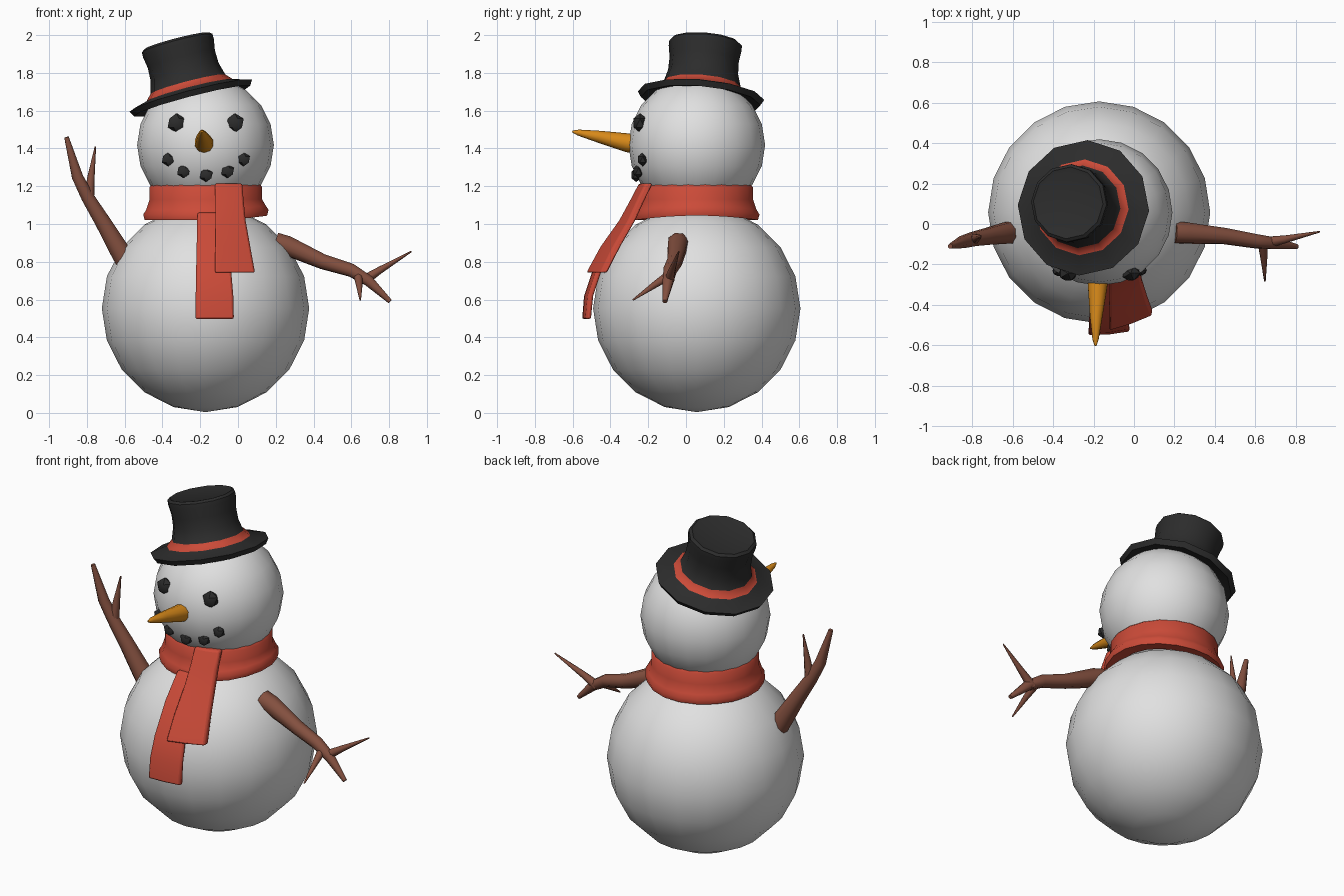
import bpy, bmesh, math
from mathutils import Vector

if "Cube" in bpy.data.objects:
    bpy.data.objects.remove(bpy.data.objects["Cube"])


def material(name, rgb):
    m = bpy.data.materials.new(name)
    m.diffuse_color = (*rgb, 1)
    m.use_nodes = True
    m.node_tree.nodes["Principled BSDF"].inputs["Base Color"].default_value = m.diffuse_color
    return m


SNOW = material("snow white", (0.75, 0.75, 0.75))
BLACK = material("coal black", (0.025, 0.025, 0.025))
RED = material("scarf red", (0.60, 0.07, 0.04))
BROWN = material("bark brown", (0.23, 0.08, 0.05))
ORANGE = material("carrot orange", (0.68, 0.25, 0.01))


def finish(bm, name, mats, angle=40):
    bmesh.ops.recalc_face_normals(bm, faces=bm.faces)
    me = bpy.data.meshes.new(name)
    bm.to_mesh(me)
    bm.free()
    for m in mats:
        me.materials.append(m)
    ob = bpy.data.objects.new(name, me)
    bpy.context.collection.objects.link(ob)
    bpy.context.view_layer.objects.active = ob
    ob.select_set(True)
    bpy.ops.object.shade_smooth_by_angle(angle=math.radians(angle))
    ob.select_set(False)
    return ob


def ball(name, loc, r, mat, segs=20, rings=10):
    bm = bmesh.new()
    bmesh.ops.create_uvsphere(bm, u_segments=segs, v_segments=rings, radius=r)
    bmesh.ops.translate(bm, verts=bm.verts, vec=loc)
    return finish(bm, name, [mat])


def bridge(bm, a, b):
    n = len(a)
    return [bm.faces.new((a[i], a[(i + 1) % n], b[(i + 1) % n], b[i])) for i in range(n)]


def tube(bm, path, sides=8):
    """Tapered limb along points given as (x, y, z, radius)."""
    pts = [Vector(p[:3]) for p in path]
    rings = []
    for i, p in enumerate(pts):
        t = (pts[min(i + 1, len(pts) - 1)] - pts[max(i - 1, 0)]).normalized()
        u = t.cross(Vector((0.31, 0.9, 0.2))).normalized()
        if abs(t.y) > 0.8:
            u = t.cross(Vector((1, 0, 0))).normalized()
        v = t.cross(u)
        rings.append([bm.verts.new(p + path[i][3] * (u * math.cos(a) + v * math.sin(a)))
                      for a in (2 * math.pi * k / sides for k in range(sides))])
    for a, b in zip(rings, rings[1:]):
        bridge(bm, a, b)
    bm.faces.new(rings[0])
    bm.faces.new(rings[-1])


def lathe(bm, profile, sides, closed=False):
    """Revolve (radius, z) points; returns the faces of each band."""
    rings = [[bm.verts.new((r * math.cos(a), r * math.sin(a), z))
              for a in (2 * math.pi * (k + 0.5) / sides for k in range(sides))]
             for r, z in profile]
    bands = [bridge(bm, a, b) for a, b in zip(rings, rings[1:])]
    if closed:
        bands.append(bridge(bm, rings[-1], rings[0]))
    else:
        bm.faces.new(rings[0])
        bm.faces.new(rings[-1])
    return bands


# Snowballs
CX, CY = -0.172, 0.057
ball("body", (CX, CY, 0.553), 0.549, SNOW)
HEAD, HR = Vector((CX, CY, 1.418)), 0.362
ball("head", HEAD, HR, SNOW)

# Coal eyes and mouth, set on the head surface
coals = [(-0.326, 1.535, 0.05), (-0.016, 1.535, 0.05),
         (-0.37, 1.342, 0.036), (-0.288, 1.28, 0.037), (-0.168, 1.26, 0.037),
         (-0.055, 1.28, 0.037), (0.03, 1.342, 0.036)]
for i, (x, z, r) in enumerate(coals):
    y = CY - math.sqrt(HR ** 2 - (x - CX) ** 2 - (z - HEAD.z) ** 2)
    bm = bmesh.new()
    bmesh.ops.create_icosphere(bm, subdivisions=1, radius=r * 1.03)
    bmesh.ops.scale(bm, verts=bm.verts, vec=(1, 0.8, 1))
    bmesh.ops.translate(bm, verts=bm.verts, vec=(x, y + 0.005, z))
    finish(bm, ("eye_" if i < 2 else "mouth_coal_") + str(i), [BLACK])

# Carrot nose
bm = bmesh.new()
tube(bm, [(-0.178, -0.24, 1.422, 0.054), (-0.18, -0.31, 1.43, 0.05),
          (-0.187, -0.46, 1.462, 0.032), (-0.19, -0.57, 1.484, 0.016),
          (-0.19, -0.602, 1.49, 0.005)], 10)
finish(bm, "nose", [ORANGE])

# Top hat with red band, tilted
bm = bmesh.new()
bands = lathe(bm, [(0.20, 0.0), (0.318, -0.03), (0.336, 0.0), (0.238, 0.027),
                   (0.205, 0.062), (0.186, 0.13), (0.184, 0.20), (0.194, 0.262),
                   (0.193, 0.288), (0.178, 0.30), (0.16, 0.294)], 12)
for f in bands[3]:
    f.material_index = 1
hat = finish(bm, "hat", [BLACK, RED], 45)
hat.rotation_mode = 'QUATERNION'
hat.rotation_quaternion = Vector((-0.26, 0.085, 1)).to_track_quat('Z', 'Y')
hat.location = (-0.25, 0.08, 1.68)

# Scarf wrapped around the neck
bm = bmesh.new()
lathe(bm, [(0.25, 1.19), (0.285, 1.212), (0.302, 1.195), (0.302, 1.13), (0.32, 1.075),
           (0.336, 1.05), (0.328, 1.02), (0.26, 1.03)], 20, True)
for v in bm.verts:  # lower edge lifts a little at the sides
    if v.co.z < 1.1:
        v.co.z += 0.025 * (v.co.x / 0.33) ** 2 * (v.co.x > 0)
scarf = finish(bm, "scarf_wrap", [RED], 60)
scarf.location = (CX + 0.002, CY, 0)


def flap(name, rows, thick):
    """Hanging cloth from rows of (z, x left, y left, x right, y right)."""
    bm = bmesh.new()
    rings = []
    for z, x0, y0, x1, y1 in rows:
        front = [(x0, y0), ((x0 + x1) / 2, (y0 + y1) / 2 - 0.006), (x1, y1)]
        back = [(x, y + thick) for x, y in reversed(front)]
        rings.append([bm.verts.new((x, y, z)) for x, y in front + back])
    for a, b in zip(rings, rings[1:]):
        bridge(bm, a, b)
    bm.faces.new(rings[0])
    bm.faces.new(rings[-1])
    ob = finish(bm, name, [RED], 50)
    bev = ob.modifiers.new("soft edges", 'BEVEL')
    bev.width, bev.segments, bev.limit_method = 0.01, 2, 'ANGLE'
    bev.angle_limit = math.radians(40)


# Scarf ends lying on the body
flap("scarf_end_upper", [(1.215, -0.122, -0.25, 0.022, -0.215),
                         (1.12, -0.12, -0.30, 0.03, -0.26),
                         (1.02, -0.12, -0.355, 0.04, -0.305),
                         (0.88, -0.12, -0.455, 0.065, -0.385),
                         (0.742, -0.122, -0.53, 0.09, -0.455)], 0.04)
flap("scarf_end_lower", [(1.06, -0.215, -0.285, -0.08, -0.27),
                         (0.92, -0.218, -0.40, -0.06, -0.385),
                         (0.74, -0.222, -0.50, -0.035, -0.48),
                         (0.62, -0.224, -0.54, -0.025, -0.52),
                         (0.497, -0.226, -0.55, -0.022, -0.532)], 0.03)

# Twig arms, each one a main branch with side twigs
arms = {
    "arm_right": [
        [(0.20, -0.042, 0.90, 0.057), (0.26, -0.045, 0.885, 0.055), (0.45, -0.06, 0.80, 0.042),
         (0.60, -0.085, 0.755, 0.037), (0.69, -0.095, 0.70, 0.031), (0.805, -0.112, 0.59, 0.013)],
        [(0.665, -0.09, 0.70, 0.028), (0.75, -0.075, 0.755, 0.019), (0.918, -0.038, 0.855, 0.004)],
        [(0.635, -0.08, 0.735, 0.026), (0.642, -0.17, 0.675, 0.017), (0.647, -0.282, 0.597, 0.004)]],
    "arm_left": [
        [(-0.59, -0.04, 0.80, 0.06), (-0.63, -0.045, 0.865, 0.056), (-0.715, -0.06, 1.01, 0.045),
         (-0.795, -0.075, 1.14, 0.037), (-0.85, -0.09, 1.25, 0.032), (-0.908, -0.11, 1.46, 0.013)],
        [(-0.79, -0.075, 1.13, 0.03), (-0.778, -0.068, 1.25, 0.02), (-0.755, -0.06, 1.41, 0.004)]],
}
for name, twigs in arms.items():
    bm = bmesh.new()
    for t in twigs:
        tube(bm, t)
    finish(bm, name, [BROWN], 50)
